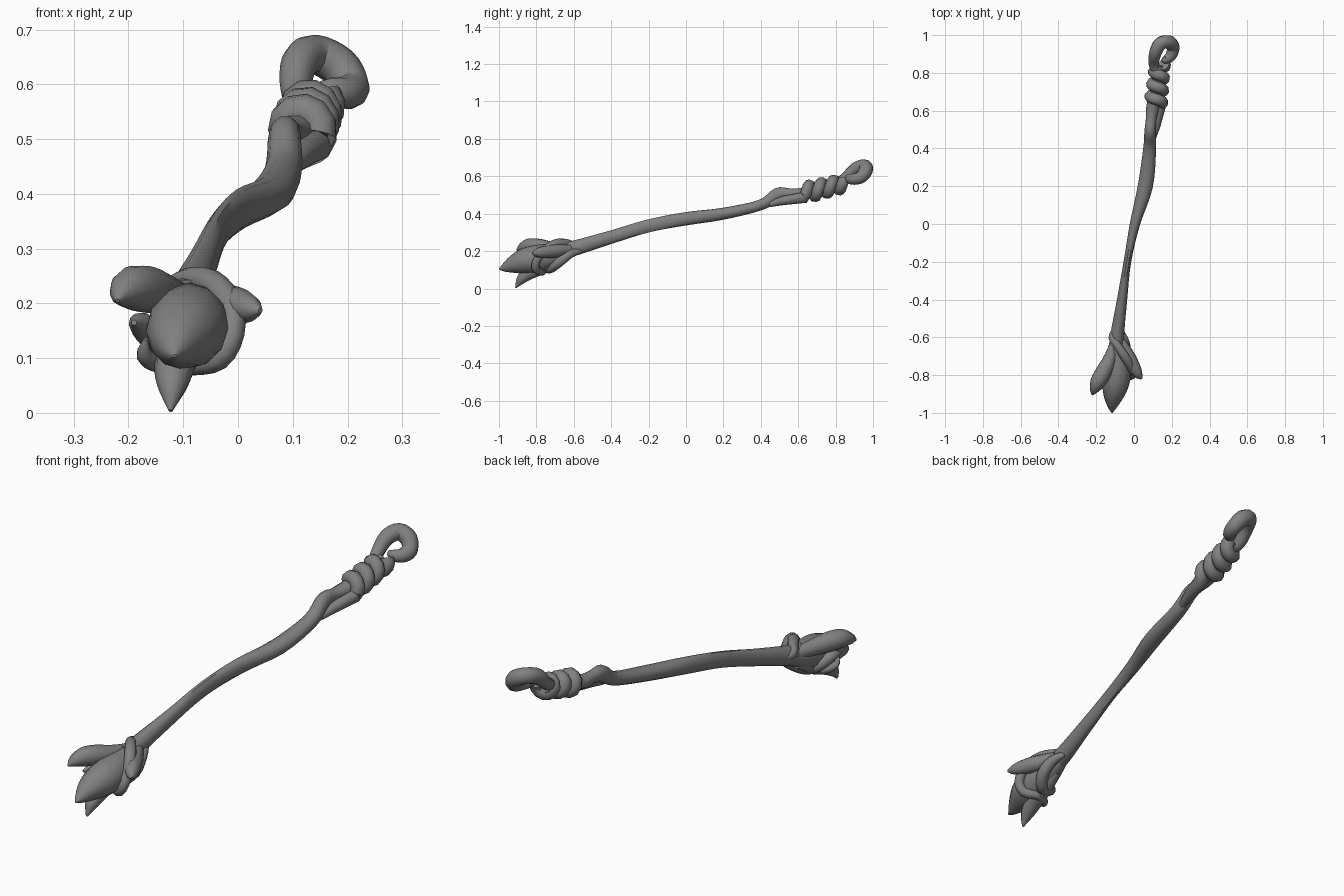
import bpy
import bmesh
import math
from mathutils import Vector

default_cube = bpy.data.objects.get("Cube")
if default_cube:
    bpy.data.objects.remove(default_cube, do_unlink=True)

# One grey wood colour for everything
wood = bpy.data.materials.new("grey_wood")
wood.use_nodes = True
grey = (0.22, 0.22, 0.22, 1)
wood.diffuse_color = grey
shader = next(n for n in wood.node_tree.nodes if n.type == "BSDF_PRINCIPLED")
shader.inputs["Base Color"].default_value = grey
shader.inputs["Roughness"].default_value = 0.8


def spline(points, steps):
    """Catmull-Rom through rows of x, y, z, width radius, height radius."""
    rows = [Vector(p if len(p) == 5 else (*p, p[3])) for p in points]
    rows = [rows[0] * 2 - rows[1]] + rows + [rows[-1] * 2 - rows[-2]]
    result = []
    for a, b, c, d in zip(rows, rows[1:], rows[2:], rows[3:]):
        for i in range(steps):
            t = i / steps
            result.append((b * 2 + (c - a) * t
                           + (a * 2 - b * 5 + c * 4 - d) * t ** 2
                           + (b * 3 - a - c * 3 + d) * t ** 3) / 2)
    return result + [rows[-2]]


def limb(name, points, steps=3, sides=10):
    """Sweep an elliptical section along a smooth path and close both ends."""
    rows = spline(points, steps)
    centres = [row.to_3d() if len(row) == 3 else Vector(row[:3]) for row in rows]
    bm = bmesh.new()
    rings = []
    up = Vector((0, 0, 1))
    for i, row in enumerate(rows):
        ahead = centres[min(i + 1, len(rows) - 1)]
        behind = centres[max(i - 1, 0)]
        tangent = (ahead - behind).normalized()
        up = (up - tangent * up.dot(tangent)).normalized()
        side = tangent.cross(up)
        ring = []
        for k in range(sides):
            angle = math.tau * k / sides
            offset = (side * math.cos(angle) * max(row[3], 0.003)
                      + up * math.sin(angle) * max(row[4], 0.003))
            ring.append(bm.verts.new(centres[i] + offset))
        rings.append(ring)
    for low, high in zip(rings, rings[1:]):
        for k in range(sides):
            n = (k + 1) % sides
            bm.faces.new((low[k], low[n], high[n], high[k]))
    bm.faces.new(rings[0])
    bm.faces.new(rings[-1])
    bmesh.ops.recalc_face_normals(bm, faces=bm.faces)
    mesh = bpy.data.meshes.new(name)
    bm.to_mesh(mesh)
    bm.free()
    mesh.materials.append(wood)
    obj = bpy.data.objects.new(name, mesh)
    bpy.context.collection.objects.link(obj)
    bpy.ops.object.select_all(action="DESELECT")
    obj.select_set(True)
    bpy.context.view_layer.objects.active = obj
    bpy.ops.object.shade_smooth_by_angle(angle=math.radians(50))
    return obj


# Long bowed shaft, flattened differently along its length
limb("shaft", [
    (-.09, -.68, .2, .04, .045), (-.09, -.6, .215, .037, .043),
    (-.063, -.4, .275, .027, .037), (-.035, -.2, .335, .02, .036),
    (.005, 0, .373, .027, .037), (.06, .2, .4, .04, .033),
    (.083, .4, .447, .034, .03), (.085, .49, .503, .03, .037),
    (.09, .55, .507, .028, .03), (.1, .62, .51, .035, .03),
    (.13, .75, .54, .035, .035), (.125, .84, .57, .03, .03)], steps=4)

# Strand that leaves the shaft and winds around it
start, end = Vector((.115, .635, .512)), Vector((.138, .845, .562))
turns, count = 3.25, 36
winding = [(.1, .45, .45, .015), (.115, .52, .47, .025)]
for i in range(count + 1):
    t = i / count
    a = math.tau * turns * t - math.pi / 4
    c = start.lerp(end, t)
    reach = .036 - .008 * t
    winding.append((c.x + reach * math.cos(a), c.y,
                    c.z + reach * math.sin(a), .031))
limb("wound_strand", winding, steps=1)

# Curled loop at the far end
limb("end_loop", [
    (.12, .8, .565, .025), (.105, .85, .59, .028), (.113, .905, .64, .034),
    (.14, .955, .655, .036), (.185, .962, .632, .037), (.207, .935, .595, .034),
    (.195, .89, .585, .03), (.165, .87, .592, .022), (.15, .875, .6, .008)], steps=4)

# Pointed bud at the head
limb("bud", [
    (-.09, -.61, .205, .035), (-.09, -.7, .18, .06), (-.09, -.79, .16, .074),
    (-.1, -.86, .147, .069), (-.11, -.92, .13, .05),
    (-.115, -.97, .112, .024), (-.116, -1, .104, .003)], sides=12)

# Thorn-like petals spreading around the bud
limb("upper_right_petal", [
    (-.1, -.63, .21, .025), (-.13, -.72, .215, .036), (-.165, -.79, .225, .043),
    (-.193, -.84, .228, .04), (-.212, -.88, .217, .024), (-.22, -.905, .205, .004)])
limb("lower_petal", [
    (-.1, -.65, .165, .025), (-.105, -.75, .12, .038), (-.115, -.83, .088, .038),
    (-.12, -.88, .05, .028), (-.123, -.91, .004, .004)])
limb("left_petal", [
    (-.07, -.62, .21, .025), (-.03, -.7, .2, .036), (.002, -.76, .195, .033),
    (.025, -.8, .19, .022), (.041, -.82, .187, .005)])

# Tendrils wrapped around the head
limb("outer_tendril", [
    (-.1, -.55, .22, .012), (-.115, -.6, .23, .02), (-.09, -.64, .243, .022),
    (-.05, -.7, .238, .025), (-.015, -.76, .2, .024), (-.01, -.8, .145, .022),
    (-.035, -.8, .1, .022), (-.085, -.77, .088, .02), (-.14, -.79, .092, .02),
    (-.17, -.83, .105, .016), (-.168, -.855, .135, .004)])
limb("inner_tendril", [
    (-.07, -.56, .2, .012), (-.05, -.62, .185, .024), (-.045, -.68, .14, .027),
    (-.085, -.73, .105, .025), (-.14, -.75, .125, .025),
    (-.175, -.79, .16, .024), (-.19, -.84, .165, .005)])
